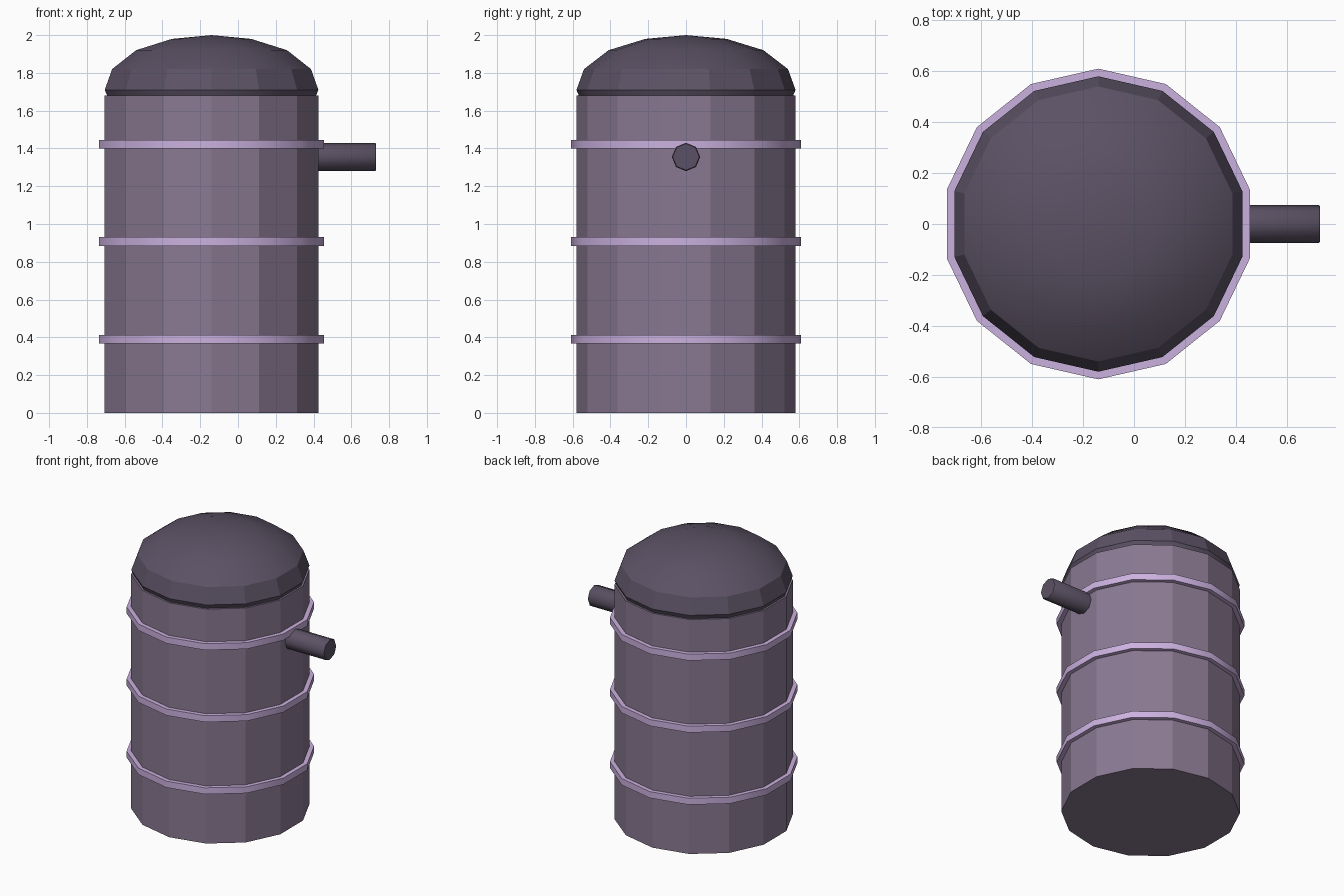
import bpy, bmesh, math
from math import sin, cos, pi

if "Cube" in bpy.data.objects:
    bpy.data.objects.remove(bpy.data.objects["Cube"])

CENTRE_X = -0.14
SIDES = 14


def material(name, rgb):
    m = bpy.data.materials.new(name)
    m.use_nodes = True
    m.diffuse_color = (*rgb, 1)
    m.node_tree.nodes["Principled BSDF"].inputs["Base Color"].default_value = (*rgb, 1)
    return m


body_purple = material("dusty purple", (0.25, 0.19, 0.285))
dark_purple = material("dark purple", (0.105, 0.083, 0.128))
lilac = material("lilac", (0.60, 0.44, 0.74))


def lathe(name, profile, sides, mat, smooth=0, closed=False):
    """Revolve (radius, z) points about z; cap the ends or close the loop."""
    bm = bmesh.new()
    rings = []
    for r, z in profile:
        if r == 0:
            rings.append([bm.verts.new((0, 0, z))] * sides)
        else:
            rings.append([bm.verts.new((r * sin(2 * pi * i / sides),
                                        r * cos(2 * pi * i / sides), z))
                          for i in range(sides)])
    pairs = list(zip(rings, rings[1:]))
    if closed:
        pairs.append((rings[-1], rings[0]))
    for a, b in pairs:
        for i in range(sides):
            j = (i + 1) % sides
            bm.faces.new(dict.fromkeys((a[i], a[j], b[j], b[i])))
    if not closed:
        for ring in (rings[0], rings[-1]):
            if ring[0] is not ring[1]:
                bm.faces.new(ring)
    bmesh.ops.recalc_face_normals(bm, faces=bm.faces)
    mesh = bpy.data.meshes.new(name)
    bm.to_mesh(mesh)
    bm.free()
    mesh.materials.append(mat)
    ob = bpy.data.objects.new(name, mesh)
    bpy.context.collection.objects.link(ob)
    ob.location.x = CENTRE_X
    if smooth:
        bpy.ops.object.select_all(action="DESELECT")
        ob.select_set(True)
        bpy.context.view_layer.objects.active = ob
        bpy.ops.object.shade_smooth_by_angle(angle=math.radians(smooth))
    return ob


# Tank body
lathe("tank_body", [(0.58, 0), (0.58, 1.68)], SIDES, body_purple)

# Domed lid with a slightly tucked lower rim
lathe("domed_lid", [(0.565, 1.675), (0.58, 1.71), (0.54, 1.82), (0.41, 1.92),
                    (0.215, 1.98), (0, 2.0)], SIDES, dark_purple, smooth=24)

# Hoops around the body
for name, z in (("lower_hoop", 0.39), ("middle_hoop", 0.907), ("upper_hoop", 1.423)):
    lathe(name, [(0.57, z - 0.023), (0.61, z - 0.023), (0.61, z + 0.023),
                 (0.57, z + 0.023)], SIDES, lilac, smooth=30, closed=True)

# Outlet pipe on the left side
pipe = lathe("outlet_pipe", [(0.075, 0.5), (0.075, 0.865), (0.07, 0.87)], 8,
             dark_purple, smooth=46)
pipe.rotation_euler.y = pi / 2
pipe.location.z = 1.355
